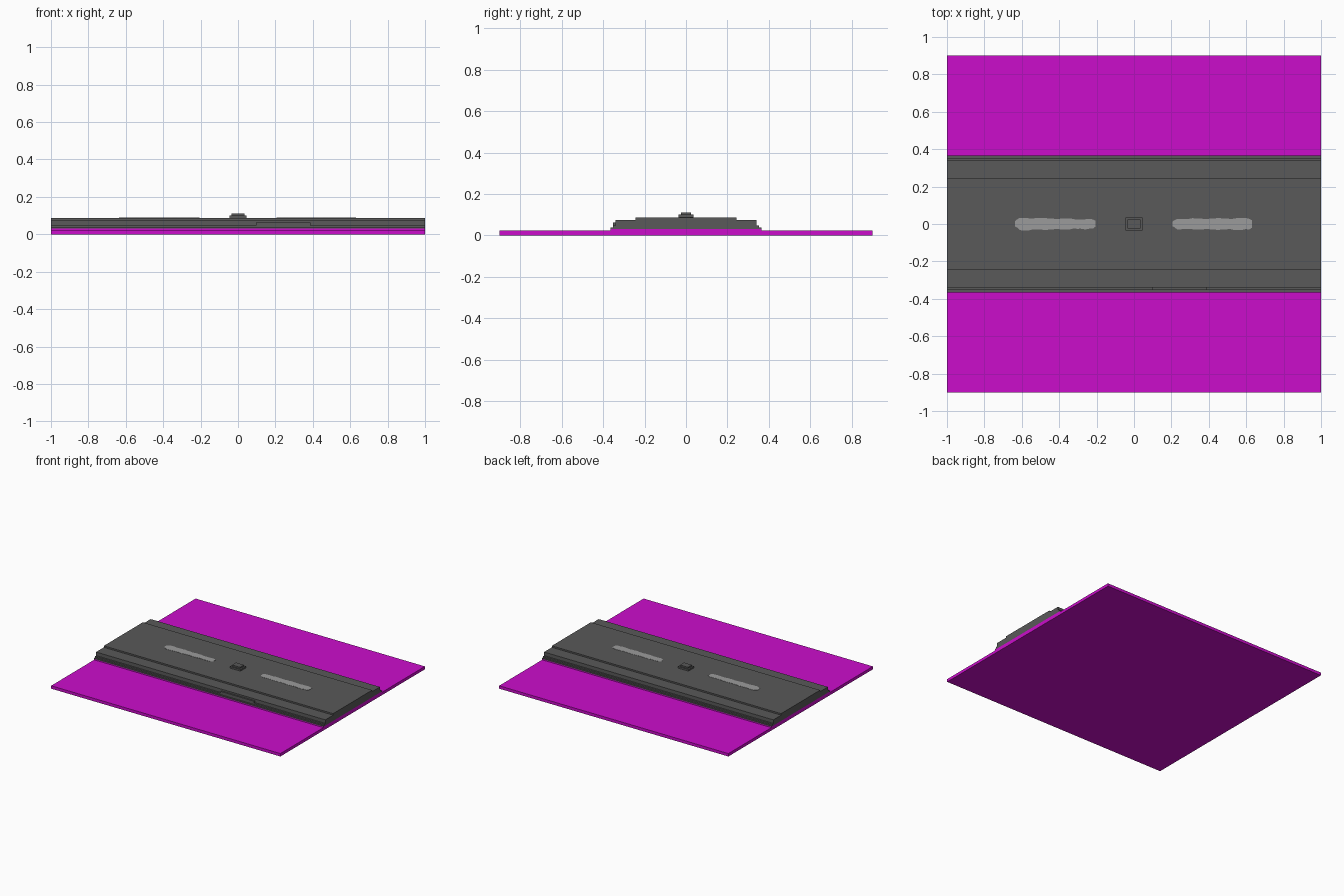
import bpy, bmesh, math

cube = bpy.data.objects.get("Cube")
if cube:
    bpy.data.objects.remove(cube, do_unlink=True)


def material(name, rgb):
    m = bpy.data.materials.new(name)
    m.use_nodes = True
    m.diffuse_color = (*rgb, 1)
    m.node_tree.nodes["Principled BSDF"].inputs["Base Color"].default_value = (*rgb, 1)
    return m


MAGENTA = material("magenta", (0.6, 0.004, 0.6))
DARK = material("dark grey", (0.1, 0.1, 0.1))
LIGHT = material("light grey", (0.33, 0.33, 0.33))


def extrude(name, outline, vec, mat):
    """Solid made by sweeping a closed outline along a vector."""
    bm = bmesh.new()
    face = bm.faces.new([bm.verts.new(p) for p in outline])
    new = bmesh.ops.extrude_face_region(bm, geom=[face])["geom"]
    bmesh.ops.translate(bm, vec=vec, verts=[v for v in new if isinstance(v, bmesh.types.BMVert)])
    bmesh.ops.recalc_face_normals(bm, faces=bm.faces)
    mesh = bpy.data.meshes.new(name)
    bm.to_mesh(mesh)
    bm.free()
    mesh.materials.append(mat)
    obj = bpy.data.objects.new(name, mesh)
    bpy.context.collection.objects.link(obj)
    return obj


def box(name, x0, x1, y0, y1, z0, z1, mat):
    return extrude(name, [(x0, y0, z0), (x1, y0, z0), (x1, y1, z0), (x0, y1, z0)],
                   (0, 0, z1 - z0), mat)


# Base plate with a raised stepped cross-section running its full length
base = [(0.9, 0), (0.9, 0.023), (0.365, 0.023), (0.365, 0.03)]
deck = [(0.365, 0.03), (0.365, 0.037), (0.352, 0.037), (0.352, 0.047), (0.34, 0.047),
        (0.34, 0.075), (0.243, 0.075), (0.243, 0.087)]
for name, half, mat in (("base_plate", base, MAGENTA), ("stepped_deck", deck, DARK)):
    profile = half + [(-y, z) for y, z in reversed(half)]
    extrude(name, [(-1, y, z) for y, z in profile], (2, 0, 0), mat)

# Thin ledge panel on the front edge
box("front_panel", 0.095, 0.388, -0.352, -0.335, 0.045, 0.062, DARK)

# Small stepped cap in the centre
box("cap_lower", -0.046, 0.046, -0.035, 0.035, 0.086, 0.1, DARK)
box("cap_upper", -0.035, 0.035, -0.025, 0.025, 0.1, 0.111, DARK)


# Pale brushed streaks with uneven edges
def streak(name, x0, x1, taper, phase):
    n = 36
    top, bottom = [], []
    for i in range(n + 1):
        t = i / n
        x = x0 + (x1 - x0) * t
        end = min(1, 0.45 + 9 * t, 0.7 + 9 * (1 - t))
        w = (0.029 + taper * (0.5 - t)) * end
        top.append((x, w + 0.002 * math.sin(21 * t + phase) + 0.0012 * math.sin(57 * t)))
        bottom.append((x, -w + 0.002 * math.sin(25 * t + phase + 1) + 0.0012 * math.sin(63 * t)))
    extrude(name, [(x, y, 0.0865) for x, y in bottom + top[::-1]], (0, 0, 0.002), LIGHT)


streak("right_streak", -0.635, -0.207, 0.009, 0.5)
streak("left_streak", 0.207, 0.63, -0.003, 2.0)
